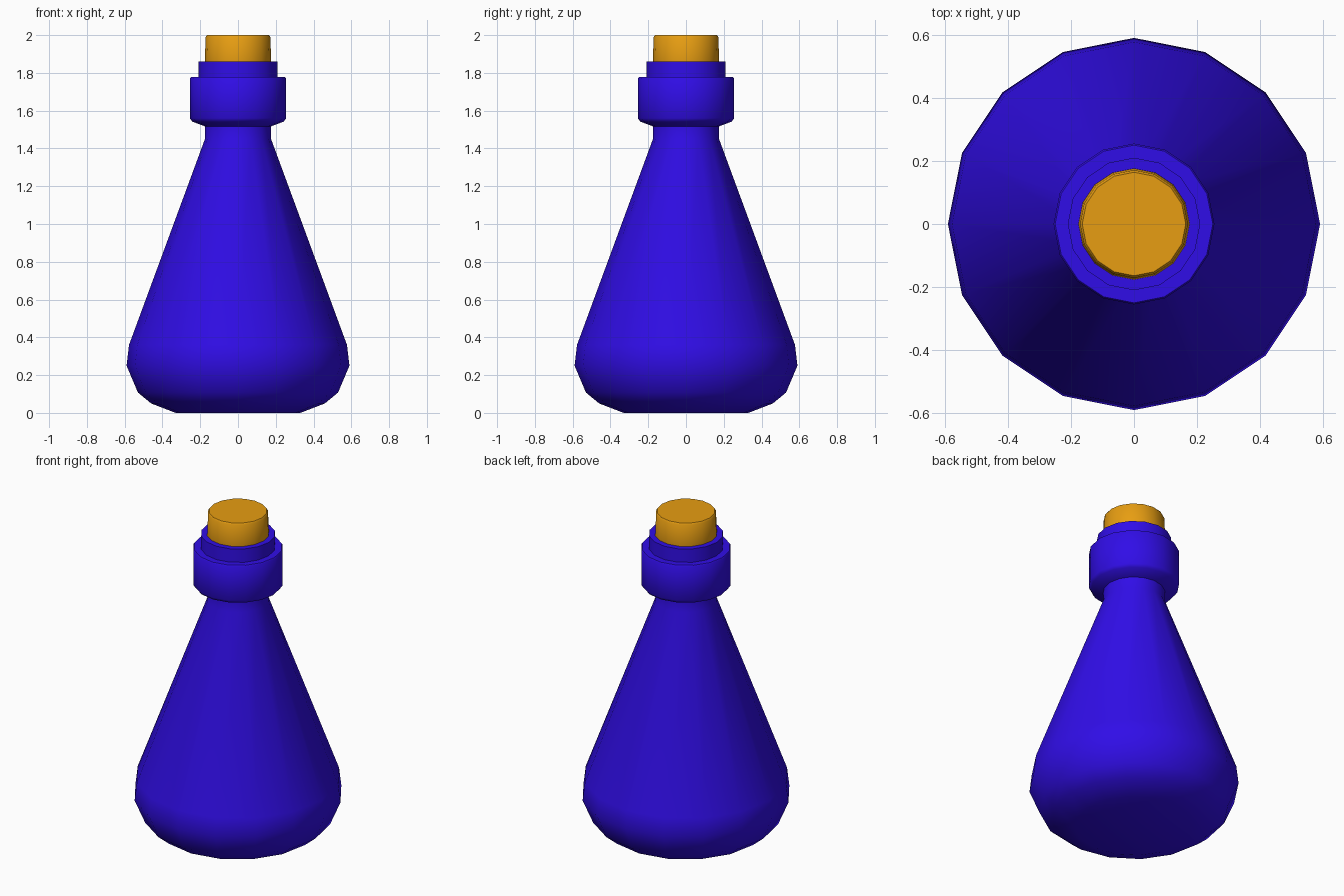
import bpy, bmesh, math

if "Cube" in bpy.data.objects:
    bpy.data.objects.remove(bpy.data.objects["Cube"])

SIDES = 16


def material(name, color):
    m = bpy.data.materials.new(name)
    m.diffuse_color = color
    m.use_nodes = True
    m.node_tree.nodes["Principled BSDF"].inputs["Base Color"].default_value = m.diffuse_color
    return m


def lathe(name, profile, mat, angle=50):
    """Revolve (radius, z) points around z; cap both ends."""
    bm = bmesh.new()
    rings = [[bm.verts.new((r * math.cos(2 * math.pi * i / SIDES),
                            r * math.sin(2 * math.pi * i / SIDES), z))
              for i in range(SIDES)] for r, z in profile]
    for a, b in zip(rings, rings[1:]):
        for i in range(SIDES):
            j = (i + 1) % SIDES
            bm.faces.new((a[i], a[j], b[j], b[i]))
    bm.faces.new(rings[0][::-1])
    bm.faces.new(rings[-1])
    bmesh.ops.recalc_face_normals(bm, faces=bm.faces)
    mesh = bpy.data.meshes.new(name)
    bm.to_mesh(mesh)
    bm.free()
    obj = bpy.data.objects.new(name, mesh)
    bpy.context.collection.objects.link(obj)
    mesh.materials.append(mat)
    bpy.ops.object.select_all(action='DESELECT')
    obj.select_set(True)
    bpy.context.view_layer.objects.active = obj
    bpy.ops.object.shade_smooth_by_angle(angle=math.radians(angle))
    return obj


blue = material("blue_glass", (0.03, 0.004, 0.8, 1))
tan = material("cork_brown", (0.8, 0.34, 0.006, 1))

# Flask: rounded base, conical body, neck, collar, lip and mouth recess
lathe("flask", [
    (0.33, 0.0), (0.46, 0.05), (0.53, 0.108), (0.59, 0.25), (0.577, 0.36),
    (0.175, 1.45), (0.175, 1.517), (0.242, 1.542), (0.255, 1.56),
    (0.255, 1.77), (0.25, 1.777), (0.21, 1.777), (0.21, 1.86),
    (0.176, 1.86), (0.17, 1.80)], blue)

# Cork: tapered stopper with a small bevelled top edge
lathe("cork", [(0.165, 1.79), (0.176, 1.862), (0.171, 1.99), (0.164, 2.0)],
      tan, 40)
